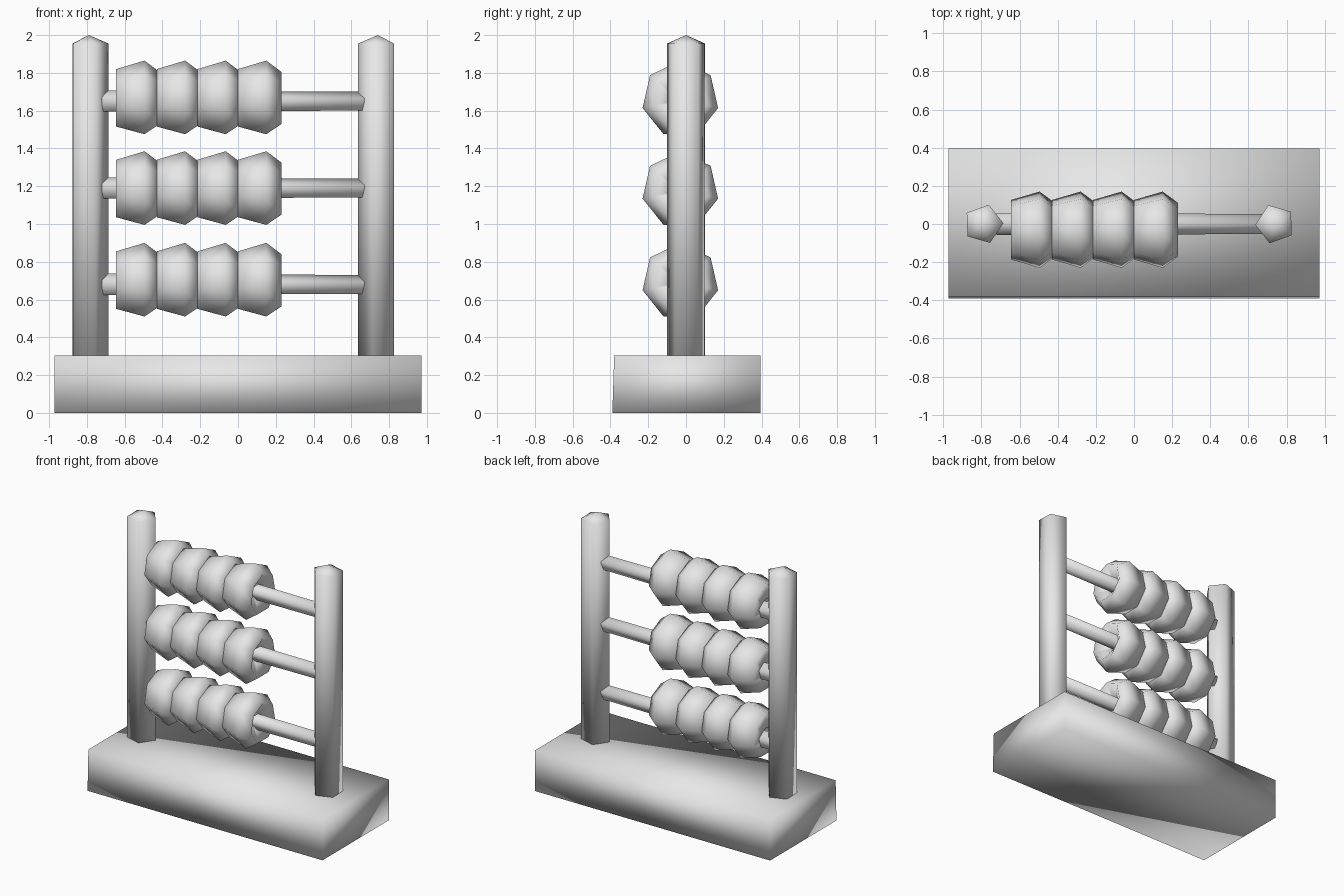
import bpy
import bmesh
from math import cos, sin, radians, pi

cube = bpy.data.objects.get("Cube")
if cube:
    bpy.data.objects.remove(cube, do_unlink=True)

# Single grey material
grey = bpy.data.materials.new("plain grey")
grey.use_nodes = True
color = (0.8, 0.8, 0.8, 1.0)
grey.diffuse_color = color
grey.node_tree.nodes["Principled BSDF"].inputs["Base Color"].default_value = color


def finish(name, bm, location):
    bmesh.ops.recalc_face_normals(bm, faces=bm.faces)
    for face in bm.faces:
        face.smooth = True
    mesh = bpy.data.meshes.new(name)
    bm.to_mesh(mesh)
    bm.free()
    mesh.materials.append(grey)
    obj = bpy.data.objects.new(name, mesh)
    obj.location = location
    bpy.context.collection.objects.link(obj)
    return obj


def lathe(name, profile, sides, phase, axis, location, ring=False):
    """Turn (distance along axis, radius) points; a ring closes on itself."""
    bm = bmesh.new()
    loops = []
    for along, radius in profile:
        loop = []
        for i in range(sides):
            a = radians(phase) + 2 * pi * i / sides
            u, v = radius * cos(a), radius * sin(a)
            loop.append(bm.verts.new((along, u, v) if axis == "x" else (u, v, along)))
        loops.append(loop)
    pairs = list(zip(loops, loops[1:]))
    if ring:
        pairs.append((loops[-1], loops[0]))
    for low, high in pairs:
        for i in range(sides):
            j = (i + 1) % sides
            bm.faces.new((low[i], low[j], high[j], high[i]))
    if not ring:
        bm.faces.new(loops[0])
        bm.faces.new(loops[-1])
        bmesh.ops.remove_doubles(bm, verts=bm.verts, dist=0.0001)
    return finish(name, bm, location)


# Base block, front face leaning back slightly
bm = bmesh.new()
bmesh.ops.create_cube(bm, size=1)
for v in bm.verts:
    top = v.co.z > 0
    v.co.x *= 1.945
    v.co.y = 0.395 if v.co.y > 0 else (-0.38 if top else -0.39)
    v.co.z = 0.305 if top else 0
finish("base", bm, (0, 0, 0))

# Five-sided posts with shallow pointed caps
post = [(0.28, 0.105), (1.955, 0.105), (2.0, 0.00001)]
lathe("right_post", post, 5, 146, "z", (-0.79, 0, 0))
lathe("left_post", post, 5, -34, "z", (0.74, 0, 0))

# Rods, each carrying four ring-shaped beads pushed to one side
rod = [(-0.72, 0.062), (0.67, 0.055)]
bead = [(0, 0.16), (0.15, 0.205), (0.23, 0.145), (0.15, 0.03), (0, 0.05)]
rows = {"bottom": (0.675, 0.695), "middle": (1.185, 1.18), "top": (1.645, 1.66)}
for row, (rod_z, bead_z) in rows.items():
    lathe(row + "_rod", rod, 5, 90, "x", (0, 0, rod_z))
    for n in range(4):
        lathe(f"{row}_bead_{n + 1}", bead, 7, 90, "x",
              (-0.645 + 0.215 * n, -0.03, bead_z), ring=True)
